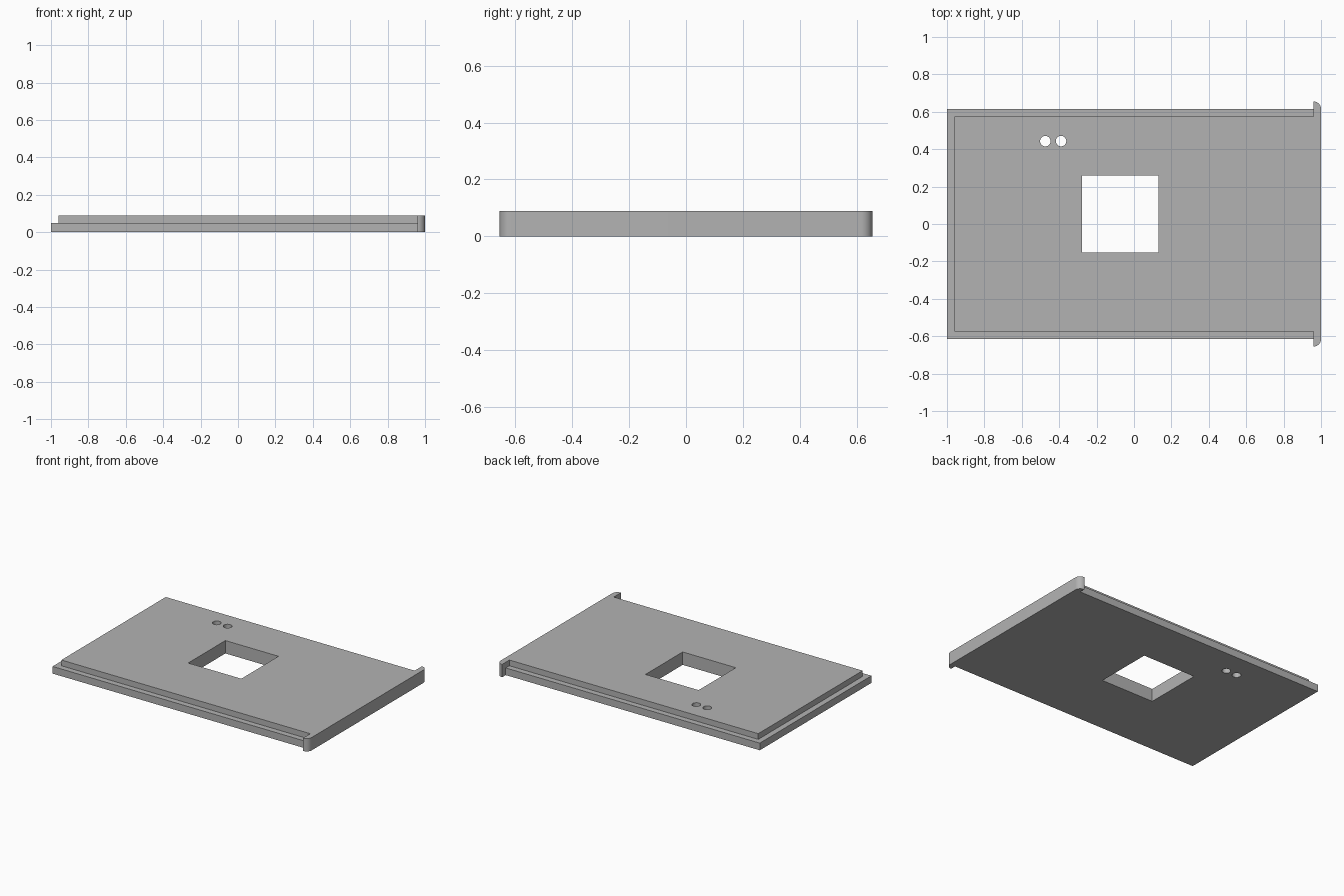
import bpy
import bmesh
from math import cos, sin, pi, radians

cube = bpy.data.objects.get("Cube")
if cube:
    bpy.data.objects.remove(cube, do_unlink=True)

grey = bpy.data.materials.new("Plain grey")
grey.use_nodes = True
colour = (0.45, 0.45, 0.45, 1)
grey.diffuse_color = colour
grey.node_tree.nodes["Principled BSDF"].inputs["Base Color"].default_value = colour

THICK = 0.09      # full thickness
LEDGE = 0.05      # height of the stepped rim
STEP = 0.04       # rim width, also lip thickness and corner radius
HALF_LIP = 0.655


def extrude(name, outline, z0, z1):
    """Solid prism from a counter-clockwise outline."""
    bm = bmesh.new()
    face = bm.faces.new([bm.verts.new((x, y, z0)) for x, y in outline])
    up = bmesh.ops.extrude_face_region(bm, geom=[face])["geom"]
    bmesh.ops.translate(bm, vec=(0, 0, z1 - z0),
                        verts=[v for v in up if isinstance(v, bmesh.types.BMVert)])
    bmesh.ops.recalc_face_normals(bm, faces=bm.faces)
    mesh = bpy.data.meshes.new(name)
    bm.to_mesh(mesh)
    bm.free()
    mesh.materials.append(grey)
    obj = bpy.data.objects.new(name, mesh)
    bpy.context.collection.objects.link(obj)
    return obj


def rect(x0, x1, y0, y1):
    return [(x0, y0), (x1, y0), (x1, y1), (x0, y1)]


def circle(cx, cy, r, n=32):
    return [(cx + r * cos(2 * pi * i / n), cy + r * sin(2 * pi * i / n)) for i in range(n)]


def combine(target, tool, operation):
    """Apply a boolean and discard the tool."""
    bpy.context.view_layer.objects.active = target
    mod = target.modifiers.new("Boolean", 'BOOLEAN')
    mod.operation = operation
    mod.solver = 'EXACT'
    mod.object = tool
    bpy.ops.object.modifier_apply(modifier=mod.name)
    bpy.data.objects.remove(tool, do_unlink=True)


# Lower plate and the narrower raised panel on it
half_rim = HALF_LIP - STEP
half_panel = half_rim - STEP
inside_lip = 1 - STEP / 2
plate = extrude("stepped_plate", rect(-1, inside_lip, -half_rim, half_rim), 0, LEDGE)
panel = extrude("raised_panel", rect(-1 + STEP, inside_lip, -half_panel, half_panel),
                LEDGE / 2, THICK)
combine(plate, panel, 'UNION')

# End lip with rounded outer corners
arc = [(1 - STEP + STEP * cos(a), half_rim + STEP * sin(a))
       for a in (pi / 2 * i / 12 for i in range(13))]
lip = extrude("end_lip", [(x, -y) for x, y in reversed(arc)] + arc, 0, THICK)
combine(plate, lip, 'UNION')

# Square window and two round holes
openings = [rect(-0.278, 0.132, -0.152, 0.258)]
openings += [circle(x, 0.443, 0.028) for x in (-0.474, -0.39)]
for outline in openings:
    combine(plate, extrude("opening_cutter", outline, -0.1, 0.2), 'DIFFERENCE')

# Smooth curved corners and holes, crisp edges elsewhere
bpy.ops.object.select_all(action='DESELECT')
plate.select_set(True)
bpy.context.view_layer.objects.active = plate
bpy.ops.object.shade_smooth_by_angle(angle=radians(30))
